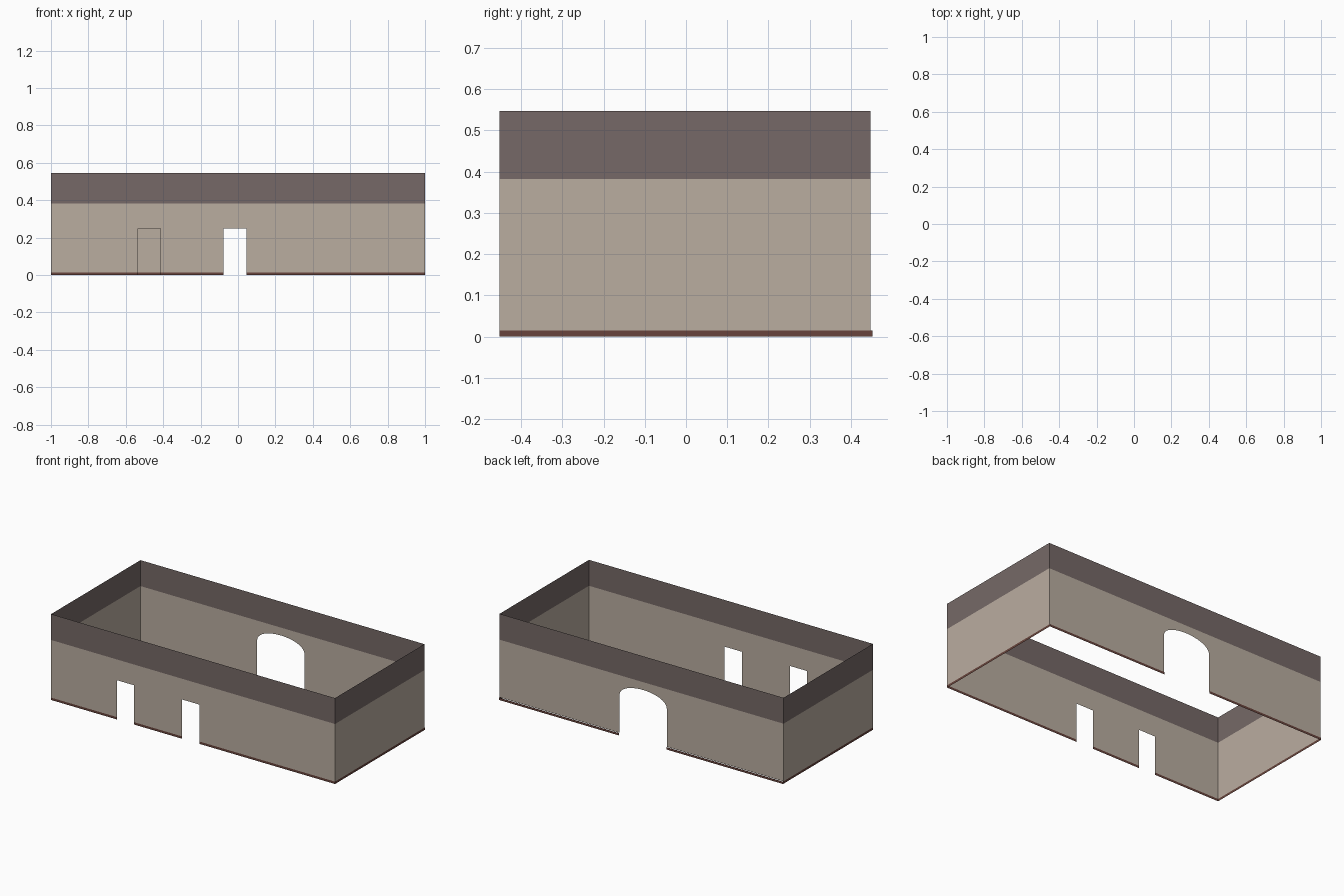
import bpy, bmesh, math

if "Cube" in bpy.data.objects:
    bpy.data.objects.remove(bpy.data.objects["Cube"])

# Room dimensions
X, Y0, Y1 = 1.0, -0.452, 0.447
SKIRT, BAND, TOP = 0.015, 0.382, 0.547


def material(name, rgb):
    m = bpy.data.materials.new(name)
    m.diffuse_color = (*rgb, 1)
    m.use_nodes = True
    m.node_tree.nodes["Principled BSDF"].inputs["Base Color"].default_value = m.diffuse_color
    return m


def srgb(*c):
    return tuple(((v / 255 + 0.055) / 1.055) ** 2.4 for v in c)


# Openings per wall: (x0, x1, spring height, arch rise)
doors = [(-0.535, -0.415, 0.25, 0), (-0.077, 0.045, 0.25, 0)]
arch = [(-0.178, 0.155, 0.255, 0.077)]


def columns(openings):
    """Split a wall into (x0, x1, bottom at x0, bottom at x1) strips."""
    cols, x = [], -X
    for a, b, spring, rise in openings:
        cols.append((x, a, 0, 0))
        n = 24 if rise else 1
        c, r = (a + b) / 2, (b - a) / 2
        pts = [(c - r * math.cos(math.pi * i / n),
                spring + rise * max(0, math.sin(math.pi * i / n)) ** 0.9)
               for i in range(n + 1)]
        cols += [(p[0], q[0], p[1], q[1]) for p, q in zip(pts, pts[1:])]
        x = b
    cols.append((x, X, 0, 0))
    return cols


def wall_layer(name, z0, z1, mat, back=Y1):
    """One horizontal layer around all four walls, normals outward."""
    bm = bmesh.new()

    def quad(pa, pb, la, lb):
        if la < z1 and lb < z1:
            bm.faces.new([bm.verts.new(v) for v in (
                (*pa, max(z0, la)), (*pb, max(z0, lb)), (*pb, z1), (*pa, z1))])

    for a, b, la, lb in columns(doors):
        quad((a, Y0), (b, Y0), la, lb)
    for a, b, la, lb in columns(arch):
        quad((b, back), (a, back), lb, la)
    quad((X, Y0), (X, back), 0, 0)
    quad((-X, back), (-X, Y0), 0, 0)
    bmesh.ops.remove_doubles(bm, verts=bm.verts, dist=1e-5)
    me = bpy.data.meshes.new(name)
    bm.to_mesh(me)
    bm.free()
    me.materials.append(mat)
    ob = bpy.data.objects.new(name, me)
    bpy.context.collection.objects.link(ob)


# Skirting, lower wall with doorways, dark upper band
wall_layer("skirting", 0, SKIRT, material("dark brown", srgb(104, 68, 60)), 0.452)
wall_layer("lower_wall", SKIRT, BAND, material("beige plaster", srgb(186, 173, 160)))
wall_layer("upper_band", BAND, TOP, material("grey brown", srgb(118, 105, 103)))
